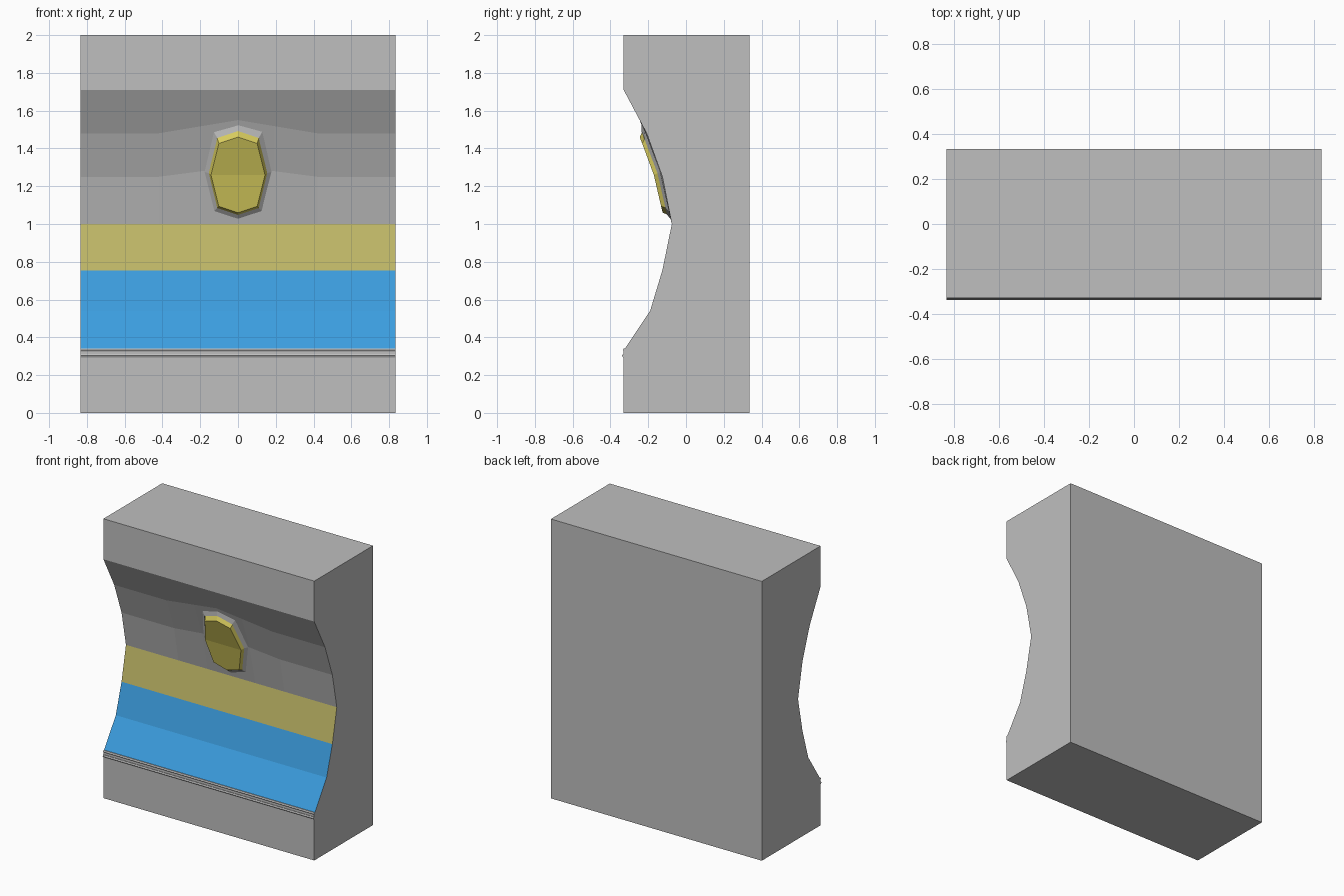
import bpy, bmesh, math

if "Cube" in bpy.data.objects:
    bpy.data.objects.remove(bpy.data.objects["Cube"])

W, YF, YB, H = 0.835, -0.33, 0.335, 2.0


def material(name, rgb):
    m = bpy.data.materials.new(name)
    m.diffuse_color = (*rgb, 1)
    m.use_nodes = True
    m.node_tree.nodes["Principled BSDF"].inputs["Base Color"].default_value = m.diffuse_color
    return m


grey = material("wall grey", (0.52, 0.52, 0.52))
blue = material("band blue", (0.045, 0.34, 0.74))
sand = material("band yellow", (0.54, 0.49, 0.14))
gold = material("emblem yellow", (0.68, 0.60, 0.11))


def finish(bm, name, mats):
    bmesh.ops.recalc_face_normals(bm, faces=bm.faces)
    me = bpy.data.meshes.new(name)
    bm.to_mesh(me)
    bm.free()
    for m in mats:
        me.materials.append(m)
    ob = bpy.data.objects.new(name, me)
    bpy.context.collection.objects.link(ob)
    return ob


def loft(bm, rings):
    """Join closed rings of vertices with quads."""
    faces = []
    for a, b in zip(rings, rings[1:]):
        n = len(a)
        for i in range(n):
            j = (i + 1) % n
            faces.append(bm.faces.new((a[i], a[j], b[j], b[i])))
    return faces


# Hollowed wall block: side profile lofted across x, swelling behind the emblem
def wall_section(x):
    t = max(0.0, 1 - abs(x) / 0.42)
    s = min(1.0, t / 0.55)
    return [(YB, 0), (YF, 0), (YF, 0.33), (-0.19, 0.54), (-0.125, 0.755),
            (-0.075, 1.0), (-0.125 - 0.015 * s, 1.25 + 0.03 * s),
            (-0.208 - 0.037 * t, 1.48 + 0.07 * t), (YF, 1.71), (YF, H), (YB, H)]


bm = bmesh.new()
rings = [[bm.verts.new((x, y, z)) for y, z in wall_section(x)]
         for x in (-W, -0.42, -0.19, 0, 0.19, 0.42, W)]
loft(bm, rings)
bm.faces.new(rings[0])
bm.faces.new(rings[-1])
bm.normal_update()
# Coloured bands chosen by height on the hollow front
for f in bm.faces:
    c = f.calc_center_median()
    if abs(c.x) < W - 0.01 and c.y < 0:
        if 0.34 < c.z < 0.755:
            f.material_index = 1
        elif 0.755 < c.z < 1.0:
            f.material_index = 2
finish(bm, "hollowed_wall", [grey, blue, sand])


# Two thin rails along the lower lip
def rail(name, y, z, r=0.01):
    bm = bmesh.new()
    ends = [[bm.verts.new((x, y + r * math.cos(k * math.pi / 3),
                           z + r * math.sin(k * math.pi / 3))) for k in range(6)]
            for x in (-W, W)]
    loft(bm, ends)
    for e in ends:
        bm.faces.new(e)
    finish(bm, name, [grey])


rail("lower_rail", -0.329, 0.303)
rail("upper_rail", -0.324, 0.333)


# Emblem: faceted oval following the wall
def wall_y(z):
    if z < 1.28:
        return -0.075 - (z - 1.0) * 0.065 / 0.28
    return -0.14 - (z - 1.28) * 0.105 / 0.27


def oval(bm, rx, rz, cz, out):
    ring = []
    for k in range(8):
        a = k * math.pi / 4
        z = cz + rz * math.sin(a) * (1.18 if k % 2 else 1)
        ring.append(bm.verts.new((rx * math.cos(a), wall_y(z) - out, z)))
    return ring


bm = bmesh.new()
loft(bm, [oval(bm, 0.195, 0.27, 1.28, -0.012),
          oval(bm, 0.155, 0.222, 1.27, 0.014)])
finish(bm, "emblem_surround", [grey])

bm = bmesh.new()
back = oval(bm, 0.157, 0.222, 1.27, 0.008)
front = oval(bm, 0.143, 0.2, 1.26, 0.035)
loft(bm, [back, front])
for r in (back, front):
    bm.faces.new(r[:5])
    bm.faces.new(r[4:] + r[:1])
finish(bm, "emblem_plate", [gold])
